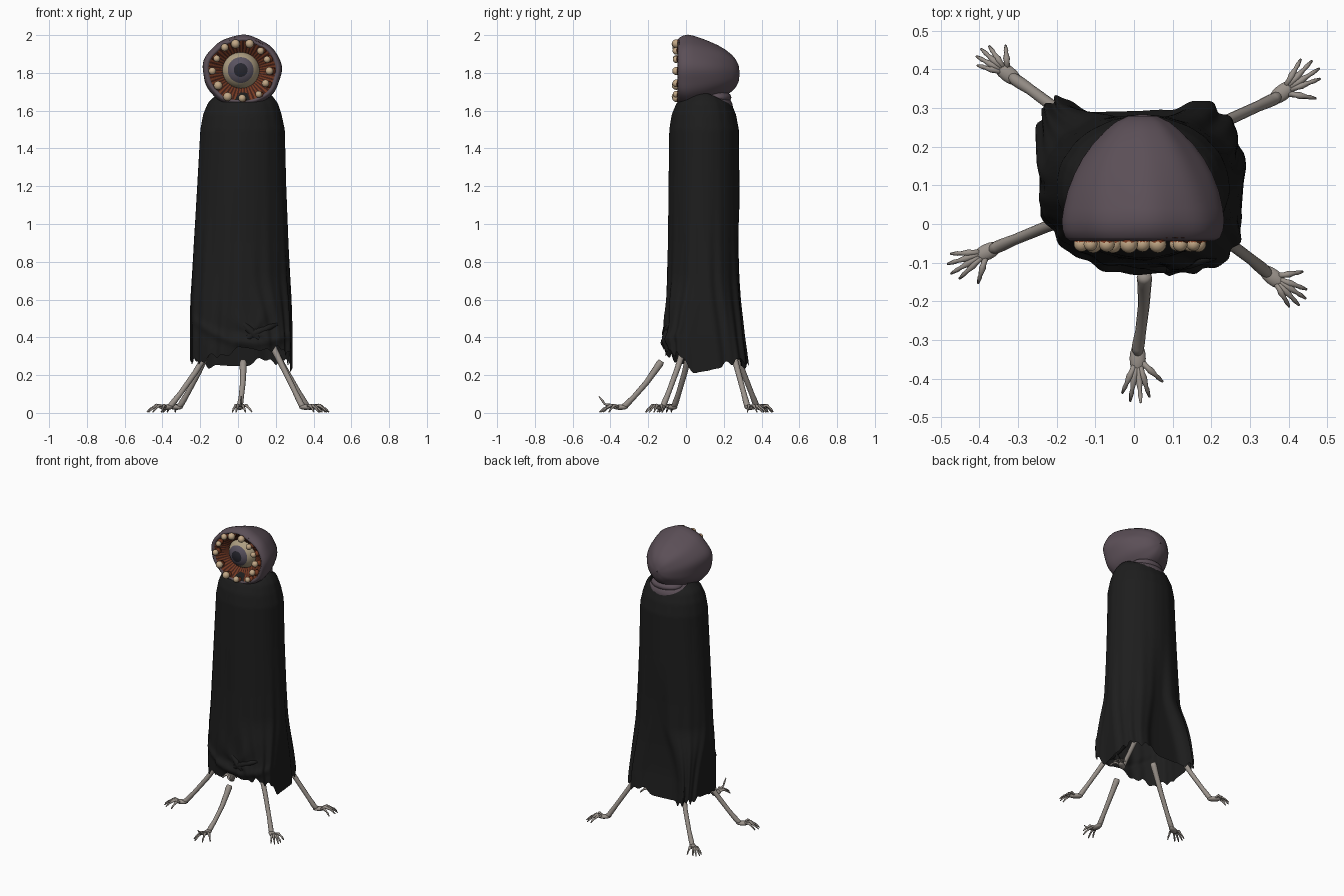
import bpy, bmesh, math
from math import sin, cos, pi
from mathutils import Vector, Matrix

cube = bpy.data.objects.get("Cube")
if cube:
    bpy.data.objects.remove(cube)


def material(name, r, g, b):
    m = bpy.data.materials.new(name)
    m.use_nodes = True
    m.diffuse_color = (r, g, b, 1)
    shader = m.node_tree.nodes["Principled BSDF"]
    shader.inputs["Base Color"].default_value = (r, g, b, 1)
    shader.inputs["Roughness"].default_value = 0.8
    return m


cloth = material("black_cloth", 0.0125, 0.0125, 0.0125)
skin = material("purple_skin", 0.105, 0.078, 0.095)
bone = material("grey_bone", 0.32, 0.285, 0.255)
tooth = material("ivory_tooth", 0.54, 0.39, 0.24)
rust = material("rust_gum", 0.18, 0.042, 0.016)
dark = material("dark_gum", 0.05, 0.014, 0.009)
sclera = material("beige_eye", 0.42, 0.34, 0.22)
iris = material("violet_iris", 0.1, 0.085, 0.115)
pupil = material("dark_pupil", 0.02, 0.02, 0.028)


def finish(name, bm, mats, rule=None):
    """Turn a bmesh into a smooth object, choosing face colours by rule."""
    bmesh.ops.recalc_face_normals(bm, faces=bm.faces)
    for f in bm.faces:
        f.smooth = True
        if rule:
            f.material_index = rule(f.calc_center_median())
    mesh = bpy.data.meshes.new(name)
    bm.to_mesh(mesh)
    bm.free()
    for m in mats:
        mesh.materials.append(m)
    ob = bpy.data.objects.new(name, mesh)
    bpy.context.collection.objects.link(ob)


def loft(bm, rings, caps=True):
    """Skin a list of closed rings with quads."""
    rows = [[bm.verts.new(p) for p in ring] for ring in rings]
    n = len(rows[0])
    for a, b in zip(rows, rows[1:]):
        for i in range(n):
            j = (i + 1) % n
            bm.faces.new((a[i], a[j], b[j], b[i]))
    if caps:
        bm.faces.new(rows[0])
        bm.faces.new(rows[-1])


def tube(bm, points, radii, sides=10):
    pts = [Vector(p) for p in points]
    rings = []
    for i, (p, r) in enumerate(zip(pts, radii)):
        tangent = pts[min(i + 1, len(pts) - 1)] - pts[max(i - 1, 0)]
        q = tangent.to_track_quat('Z', 'Y')
        rings.append([p + q @ Vector((r * cos(2 * pi * k / sides), r * sin(2 * pi * k / sides), 0))
                      for k in range(sides)])
    loft(bm, rings)


def ball(bm, centre, size, turn=0, u=16, v=10):
    m = Matrix.Translation(centre) @ Matrix.Rotation(turn, 4, 'Z') @ Matrix.Diagonal((*size, 1))
    bmesh.ops.create_uvsphere(bm, u_segments=u, v_segments=v, radius=1, matrix=m)


def smoothstep(a, b, t):
    t = min(1, max(0, (t - a) / (b - a)))
    return t * t * (3 - 2 * t)


# Head: a lumpy dome of oval rings (half width, half height, depth), drooping to the back
EYE = Vector((0.022, 0, 1.81))


def lathe(bm, profile, n, wobble):
    rings = []
    for rx, rz, y in profile:
        ring = []
        for i in range(n):
            a = 2 * pi * i / n
            k = 1 + wobble(a, i, y)
            ring.append(EYE + Vector((k * rx * cos(a), y, k * rz * sin(a) - 0.05 * max(0, y - 0.02))))
        rings.append(ring)
    loft(bm, rings, False)


bm = bmesh.new()
dome = [(0.003, 0.003, 0.284), (0.038, 0.042, 0.279), (0.07, 0.073, 0.264), (0.095, 0.097, 0.243),
        (0.13, 0.123, 0.207), (0.157, 0.142, 0.17), (0.178, 0.157, 0.13), (0.195, 0.172, 0.085),
        (0.205, 0.184, 0.04), (0.209, 0.189, 0.01), (0.207, 0.184, -0.015), (0.2, 0.174, -0.035),
        (0.187, 0.164, -0.044), (0.177, 0.158, -0.034)]
lathe(bm, dome, 64, lambda a, i, y: 0.013 * sin(5 * a + 9 * y) + 0.009 * sin(9 * a + 1 - 6 * y))
finish("head", bm, [skin])

# Mouth: ribbed funnel of alternating gum strips
bm = bmesh.new()
funnel = [(0.188, -0.036), (0.165, -0.024), (0.135, 0), (0.105, 0.02), (0.07, 0.05)]
lathe(bm, [(r, r * 0.9, y) for r, y in funnel], 96,
      lambda a, i, y: 0.025 * (i % 2) + 0.01 * sin(7 * a))


def gum_colour(c):
    a = math.atan2((c.z - EYE.z) / 0.9, c.x - EYE.x)
    return int((a + pi) / (2 * pi) * 96) % 2


finish("mouth_lining", bm, [rust, dark], gum_colour)

# Eyeball with iris and pupil bands
PUPIL = Vector((0.014, 0.06, 1.815))
bm = bmesh.new()
bmesh.ops.create_uvsphere(bm, u_segments=40, v_segments=26, radius=0.103,
                          matrix=Matrix.Translation(PUPIL) @ Matrix.Rotation(pi / 2, 4, 'X'))


def eye_colour(c):
    r = math.hypot(c.x - PUPIL.x, c.z - PUPIL.z)
    return 2 if r < 0.036 else 1 if r < 0.066 else 0


finish("eyeball", bm, [sclera, iris, pupil], eye_colour)

# Teeth: round beads around the rim with gummy roots
bm = bmesh.new()
for i, degrees in enumerate([0, 24, 46, 73, 102, 125, 153, 180, 212, 242, 272, 307, 333]):
    a = math.radians(degrees)
    r = 0.149 + 0.005 * sin(3 * i)
    s = 0.021 + 0.003 * sin(5 * i)
    ball(bm, EYE + Vector((r * cos(a) - 0.005, -0.052, r * sin(a))), (s, s, s))
    tube(bm, [EYE + Vector((k * cos(a), y, k * sin(a))) for k, y in ((r, -0.045), (0.162, -0.015))],
         (0.015, 0.021))
finish("teeth", bm, [tooth, rust], lambda c: int(c.y > -0.047))

# Neck
bm = bmesh.new()
ball(bm, (0.025, 0.13, 1.62), (0.15, 0.118, 0.08), u=32, v=16)
ball(bm, (0.03, 0.16, 1.67), (0.11, 0.08, 0.04), u=32, v=16)
finish("neck", bm, [skin])

# Cloak: rounded sections (height, x range, y range) with folds growing downward
SECTIONS = [(1.71, -0.07, 0.12, 0.02, 0.16), (1.68, -0.12, 0.18, -0.01, 0.2),
            (1.64, -0.16, 0.21, -0.05, 0.24), (1.58, -0.185, 0.23, -0.075, 0.265),
            (1.5, -0.2, 0.247, -0.088, 0.28), (1.2, -0.217, 0.255, -0.092, 0.283),
            (0.9, -0.235, 0.267, -0.095, 0.288), (0.6, -0.25, 0.281, -0.105, 0.304),
            (0.4, -0.25, 0.285, -0.11, 0.32), (0.2, -0.25, 0.282, -0.107, 0.345)]
KNOT = Vector((0.08, -0.105, 0.42))


def section(z):
    for a, b in zip(SECTIONS, SECTIONS[1:]):
        if z >= b[0]:
            t = min(1, (a[0] - z) / (a[0] - b[0]))
            return [p + (q - p) * t for p, q in zip(a[1:], b[1:])]
    return SECTIONS[-1][1:]


def cloak_point(a, u):
    c, s = cos(a), sin(a)
    front, back = max(0, -s), max(0, s)
    top = 1.695 - 0.07 * back ** 2
    hem = 0.275 + 0.055 * front ** 2 + 0.05 * front * c + 0.012 * sin(11 * a) + 0.01 * sin(23 * a + 1)
    hem -= 0.06 * math.exp(-(a / 0.22) ** 2) + 0.04 * math.exp(-((a - 1.8) / 0.2) ** 2)
    z = top + (hem - top) * u
    x0, x1, y0, y1 = section(z)
    # Corners are round above and squarer at the hem
    if c < 0:
        corner = 2.4 if s < 0 else 7
    else:
        corner = 4.5 if s < 0 else 3.2
    power = 2 + (corner - 2) * smoothstep(0.75, 0.27, z)
    x = math.copysign(abs(c) ** (2 / power), c)
    y = math.copysign(abs(s) ** (2 / power), s)
    amount = 0.003 + 0.016 * smoothstep(1.2, 0.35, z)
    k = 1 + amount * (sin(13 * a + 1.5 * z) + 0.6 * sin(22 * a - 2 * z) - 0.4)
    p = Vector(((x0 + x1) / 2 + k * x * (x1 - x0) / 2, (y0 + y1) / 2 + k * y * (y1 - y0) / 2, z))
    p.y -= 0.05 * smoothstep(1.2, 0.4, z) * math.exp(-((a - 1.57) / 0.25) ** 2)
    # Creases gathering toward the front knot, and a swag sagging across the hem
    dx, dz = p.x - KNOT.x, z - KNOT.z
    crease = 0.5 + 0.5 * cos(5 * math.atan2(dz, dx) + 0.6)
    p.y -= 0.02 * front * crease * math.exp(-math.hypot(dx, dz) / 0.13)
    p.y -= 0.016 * front * math.exp(-((dz + 0.05 - 1.2 * dx * dx) / 0.025) ** 2)
    return p


bm = bmesh.new()
COLUMNS, ROWS = 180, 110
angles = [-pi / 2 + 2 * pi * i / COLUMNS for i in range(COLUMNS)]
loft(bm, [[cloak_point(a, j / ROWS) for a in angles] for j in range(ROWS + 1)], False)
finish("cloak", bm, [cloth])

# Knot: two crossed wraps of cloth at the front of the hem
bm = bmesh.new()
for start, end in [((-0.1, 0.01, 0.1), (0.06, 0.015, -0.06)), ((-0.07, 0.015, -0.06), (0.13, 0.02, 0.05))]:
    tube(bm, [KNOT + Vector(start), KNOT + Vector(start) * 0.4, KNOT, KNOT + Vector(end) * 0.5,
              KNOT + Vector(end)], (0.006, 0.018, 0.023, 0.02, 0.008), 14)
finish("front_knot", bm, [cloth])


# Limbs: knobby bone with a splayed hand as the foot
def limb(name, start, wrist, heading, thumb_side, scale=1, lifted=False):
    bm = bmesh.new()
    start, wrist = Vector(start), Vector(wrist)
    yaw = math.radians(heading)
    forward = Vector((cos(yaw), sin(yaw), 0))
    steps = ((0, 0.016), (0.05, 0.02), (0.15, 0.018), (0.45, 0.015), (0.8, 0.014), (0.94, 0.016), (1, 0.016))
    bow = Vector((0.006, 0.004, -0.012))
    path = [start.lerp(wrist, t) + bow * sin(pi * t) for t, r in steps]
    tube(bm, path + [wrist + forward * 0.018 - Vector((0, 0, 0.008))], [r for t, r in steps] + [0.012], 12)
    palm = wrist + forward * 0.028
    palm.z = 0.03
    ball(bm, palm, (0.042, 0.021, 0.014), yaw)
    for i, (spread, reach) in enumerate([(-23, 0.086), (-9, 0.1), (5, 0.102), (18, 0.092), (48, 0.076)]):
        a = yaw + math.radians(spread) * thumb_side
        d = Vector((cos(a), sin(a), 0))
        root = palm + d * 0.012
        reach *= scale
        up = 0.07 if lifted and i == 2 else 0
        joints = [(0, 0.03, 0.009), (0.3, 0.038, 0.007), (0.45, 0.04, 0.009), (0.7, 0.026 + up * 0.3, 0.005),
                  (0.8, 0.021 + up * 0.6, 0.006), (1, 0.004 + up * 1.2, 0.003)]
        tube(bm, [(root.x + d.x * t * reach, root.y + d.y * t * reach, z) for t, z, r in joints],
             [r for t, z, r in joints], 8)
    finish(name, bm, [bone])


limb("front_leg", (0.027, -0.13, 0.275), (0.01, -0.32, 0.04), -91, 1, lifted=True)
limb("front_left_leg", (0.15, 0.01, 0.42), (0.337, -0.12, 0.04), -38, 1, 0.88)
limb("front_right_leg", (-0.13, 0.03, 0.38), (-0.355, -0.06, 0.04), 206, 1, 0.95)
limb("back_left_leg", (0.14, 0.22, 0.42), (0.362, 0.323, 0.04), 38, -1)
limb("back_right_leg", (-0.14, 0.24, 0.38), (-0.305, 0.372, 0.04), 142, -1, 0.8)
